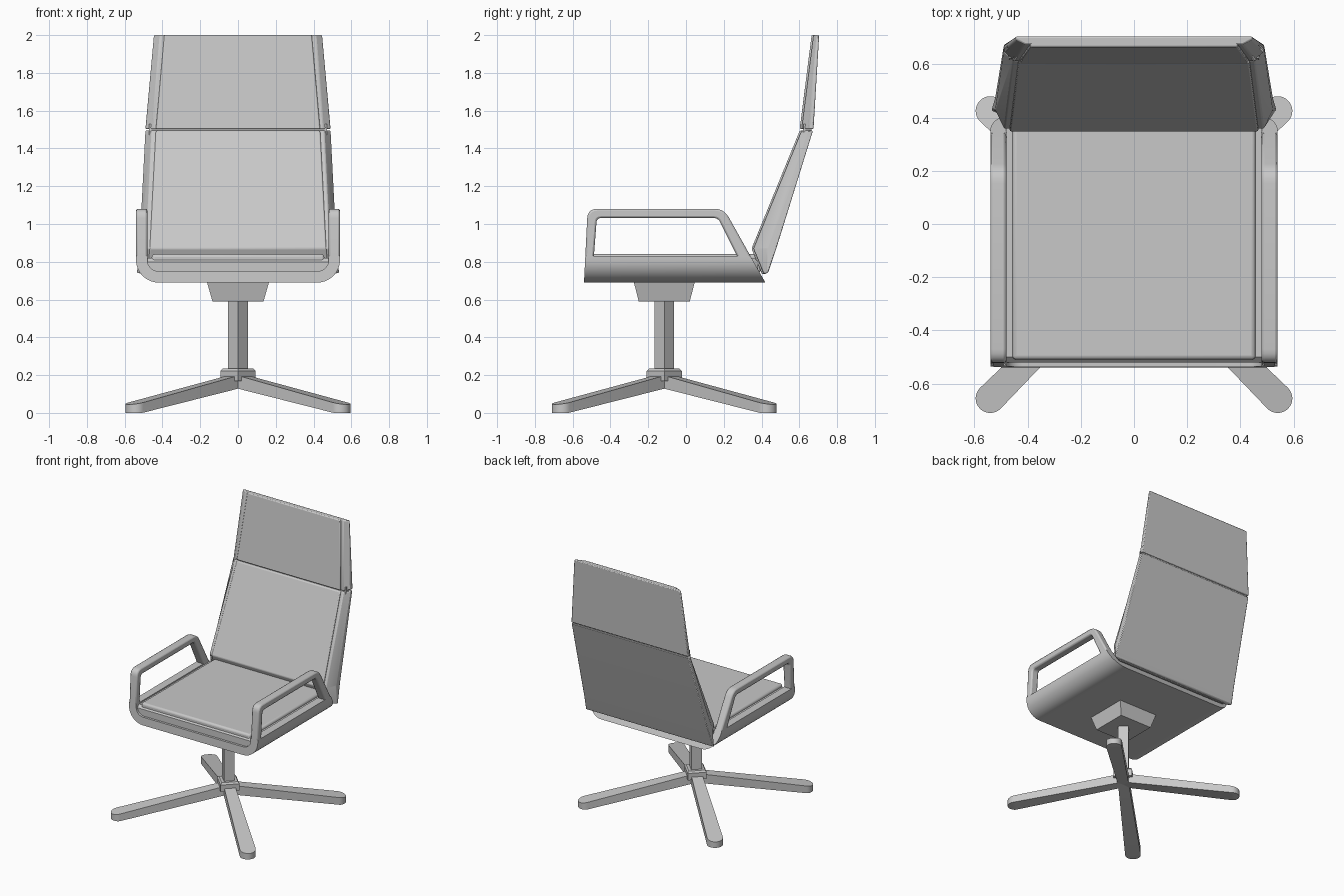
import bpy
import bmesh
from math import sin, cos, pi, radians
from mathutils import Vector, Matrix

cube = bpy.data.objects.get("Cube")
if cube:
    bpy.data.objects.remove(cube, do_unlink=True)

grey = bpy.data.materials.new("plain_grey")
grey.use_nodes = True
COLOUR = (0.58, 0.58, 0.58, 1)
grey.diffuse_color = COLOUR
grey.node_tree.nodes["Principled BSDF"].inputs["Base Color"].default_value = COLOUR

PIVOT_Y = -0.115


def loft(name, rings, bevel=0.0, segments=2, smooth=True):
    """Skin a list of equal point rings and cap both ends."""
    bm = bmesh.new()
    loops = [[bm.verts.new(p) for p in ring] for ring in rings]
    n = len(loops[0])
    for a, b in zip(loops, loops[1:]):
        for i in range(n):
            j = (i + 1) % n
            bm.faces.new((a[i], a[j], b[j], b[i]))
    bm.faces.new(loops[0][::-1])
    bm.faces.new(loops[-1])
    bmesh.ops.recalc_face_normals(bm, faces=bm.faces[:])
    mesh = bpy.data.meshes.new(name)
    bm.to_mesh(mesh)
    bm.free()
    mesh.materials.append(grey)
    obj = bpy.data.objects.new(name, mesh)
    bpy.context.collection.objects.link(obj)
    if bevel:
        mod = obj.modifiers.new("soft_edges", "BEVEL")
        mod.width = bevel
        mod.segments = segments
        mod.limit_method = "ANGLE"
        mod.angle_limit = radians(35)
    if smooth:
        bpy.ops.object.select_all(action="DESELECT")
        obj.select_set(True)
        bpy.context.view_layer.objects.active = obj
        bpy.ops.object.shade_smooth_by_angle(angle=radians(32))
    return obj


def rect(hx, hy, z, y=0.0):
    return [(-hx, y - hy, z), (hx, y - hy, z), (hx, y + hy, z), (-hx, y + hy, z)]


def diamond(r, z):
    return [(r * cos(i * pi / 2), PIVOT_Y + r * sin(i * pi / 2), z) for i in range(4)]


def fillet(points, radius, steps=5):
    """Round the inner corners of an open 2D path."""
    pts = [Vector(p) for p in points]
    path = [pts[0]]
    for a, b, c in zip(pts, pts[1:], pts[2:]):
        start = b + (a - b).normalized() * radius
        end = b + (c - b).normalized() * radius
        for i in range(steps + 1):
            t = i / steps
            path.append(start * (1 - t) ** 2 + b * 2 * t * (1 - t) + end * t * t)
    return path + [pts[-1]]


# Four splayed legs with rounded tips
def leg_ring(d, half, turn):
    top, bottom = 0.205 - 0.196 * d, max(0.0, 0.135 - 0.175 * d)
    ring = [(d, -half, bottom), (d, half, bottom), (d, half, top), (d, -half, top)]
    return [turn @ Vector(p) for p in ring]


TIP, TIP_R = 0.764, 0.055
for k, label in enumerate(("back_left", "back_right", "front_right", "front_left")):
    turn = Matrix.Translation((0, PIVOT_Y, 0)) @ Matrix.Rotation(pi / 4 + k * pi / 2, 4, "Z")
    stations = [(0, 0.038)]
    for i in range(9):
        a = i / 8 * radians(86)
        stations.append((TIP + TIP_R * sin(a), TIP_R * cos(a)))
    loft(label + "_leg", [leg_ring(d, h, turn) for d, h in stations])

# Hub, column and seat mount
loft("base_hub", [diamond(0.093, 0.17), diamond(0.093, 0.222), diamond(0.08, 0.235)], smooth=False)
loft("column", [diamond(0.052, 0.2), diamond(0.052, 0.6)], smooth=False)
loft("seat_mount", [rect(0.135, 0.135, 0.59, PIVOT_Y), rect(0.165, 0.162, 0.695, PIVOT_Y)], smooth=False)


# U-shaped seat shell, its front and back edges leaning with height
def front_y(z):
    return -0.54 + 0.05 * (z - 0.69)


def back_y(z):
    return 0.42 - 0.56 * (z - 0.69)


def shell_ring(sign, outer, inner):
    (xo, zo), (xi, zi) = outer, inner
    return [(sign * xo, front_y(zo), zo), (sign * xo, back_y(zo), zo),
            (sign * xi, back_y(zi), zi), (sign * xi, front_y(zi), zi)]


half_u = [((0.54, 0.83), (0.48, 0.83))]
for i in range(11):
    a = i / 10 * pi / 2
    half_u.append(((0.42 + 0.12 * cos(a), 0.81 - 0.12 * sin(a)),
                   (0.42 + 0.06 * cos(a), 0.81 - 0.06 * sin(a))))
loft("seat_shell", [shell_ring(1, o, i) for o, i in half_u]
     + [shell_ring(-1, o, i) for o, i in reversed(half_u)])

# Arm loops rising from the shell
arm_outer = fillet([(front_y(0.8), 0.8), (front_y(1.08), 1.08),
                    (back_y(1.08), 1.08), (back_y(0.8), 0.8)], 0.05)
arm_inner = fillet([(-0.49, 0.8), (-0.472, 1.032), (0.17, 1.032), (0.285, 0.8)], 0.025)
for label, s in (("left", 1), ("right", -1)):
    loft(label + "_arm", [[(s * 0.54, *o), (s * 0.48, *o), (s * 0.48, *i), (s * 0.54, *i)]
                          for o, i in zip(arm_outer, arm_inner)], bevel=0.01)

# Seat cushion with low side strips
loft("seat_cushion", [rect(0.457, 0.455, 0.745, -0.055), rect(0.457, 0.455, 0.84, -0.055)], bevel=0.015, segments=3)
loft("seat_side_strips", [rect(0.46, 0.45, 0.745, -0.07), rect(0.482, 0.45, 0.8, -0.07),
                          rect(0.482, 0.43, 0.82, -0.07)])


# Backrest and headrest: chamfered slabs with a raised front pad
def slab_ring(yf, zf, yb, zb, w):
    front, back = Vector((yf + 0.01, zf)), Vector((yb, zb))
    mid = back.lerp(front, 0.4)
    nw = w - 0.035
    return [(-w, *back), (w, *back), (w, *mid), (nw, *front), (-nw, *front), (-w, *mid)]


def pad_ring(yf, zf, yb, zb, w):
    w -= 0.055
    y_in = yf + 0.022
    return [(-w, yf, zf), (w, yf, zf), (w, y_in, zf), (-w, y_in, zf)]


BACK = [(0.402, 0.735, 0.435, 0.742, 0.535),
        (0.347, 0.87, 0.478, 0.87, 0.522),
        (0.602, 1.494, 0.672, 1.494, 0.49)]
HEAD = [(0.602, 1.503, 0.675, 1.503, 0.49),
        (0.665, 2.0, 0.705, 2.0, 0.445)]
for label, levels in (("backrest", BACK), ("headrest", HEAD)):
    loft(label + "_shell", [slab_ring(*v) for v in levels], bevel=0.006)
    loft(label + "_pad", [pad_ring(*v) for v in levels], bevel=0.006)

# Dark-line seam core joining the backrest to the headrest
loft("back_joint", [rect(0.47, 0.022, 1.47, 0.64), rect(0.47, 0.022, 1.53, 0.645)], smooth=False)
